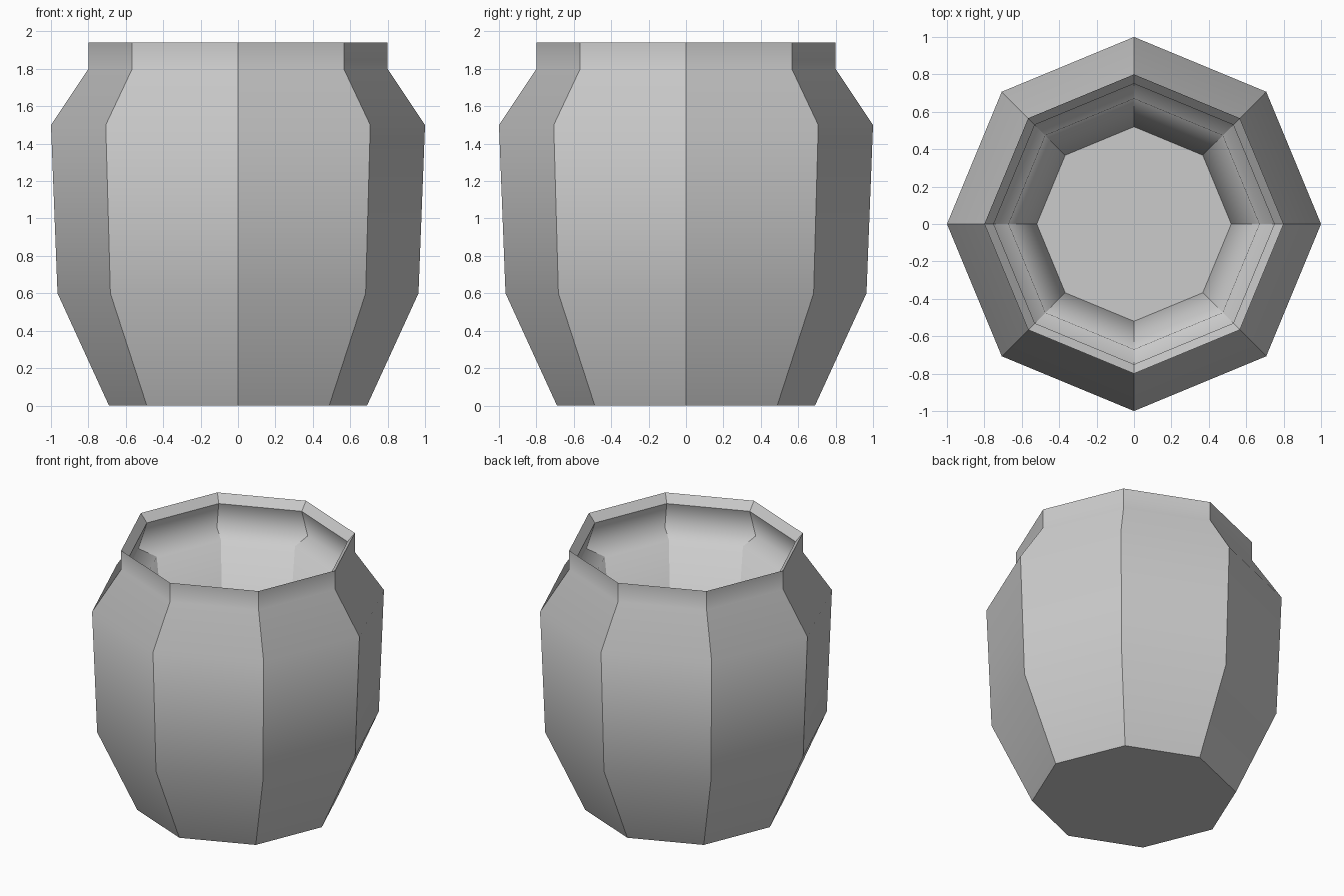
import bpy
import bmesh
from math import cos, sin, pi

if "Cube" in bpy.data.objects:
    bpy.data.objects.remove(bpy.data.objects["Cube"], do_unlink=True)

SIDES = 8

# Wall profile (radius, height, crease around the ring), outside base to inside floor
PROFILE = [
    (0.69, 0.00, True),    # base
    (0.965, 0.60, False),
    (1.00, 1.50, False),   # widest point
    (0.80, 1.80, False),   # neck
    (0.80, 1.94, True),    # outer lip
    (0.75, 1.88, True),    # inner lip
    (0.82, 1.67, False),   # groove under the lip
    (0.67, 1.65, False),   # inner ledge
    (0.52, 0.30, True),    # floor
]

# Single clay colour
clay = bpy.data.materials.new("grey_clay")
clay.use_nodes = True
colour = (0.6, 0.6, 0.6, 1.0)
clay.diffuse_color = colour
clay.node_tree.nodes["Principled BSDF"].inputs["Base Color"].default_value = colour

# Rings of the pot
bm = bmesh.new()
rings = []
for radius, height, crease in PROFILE:
    angles = [2 * pi * i / SIDES for i in range(SIDES)]
    rings.append([bm.verts.new((radius * cos(a), radius * sin(a), height)) for a in angles])

# Walls between neighbouring rings
for lower, upper in zip(rings, rings[1:]):
    for i in range(SIDES):
        j = (i + 1) % SIDES
        bm.faces.new((lower[i], lower[j], upper[j], upper[i]))

# Underside and inner floor
bm.faces.new(rings[0][::-1])
bm.faces.new(rings[-1])

# Smooth down each panel, sharp at the corners and at the creased rings
for face in bm.faces:
    face.smooth = True
for edge in bm.edges:
    edge.smooth = False
for ring, (radius, height, crease) in zip(rings, PROFILE):
    for i in range(SIDES):
        bm.edges.get((ring[i], ring[(i + 1) % SIDES])).smooth = not crease

mesh = bpy.data.meshes.new("pot")
bm.to_mesh(mesh)
bm.free()
mesh.materials.append(clay)
pot = bpy.data.objects.new("pot", mesh)
bpy.context.collection.objects.link(pot)
